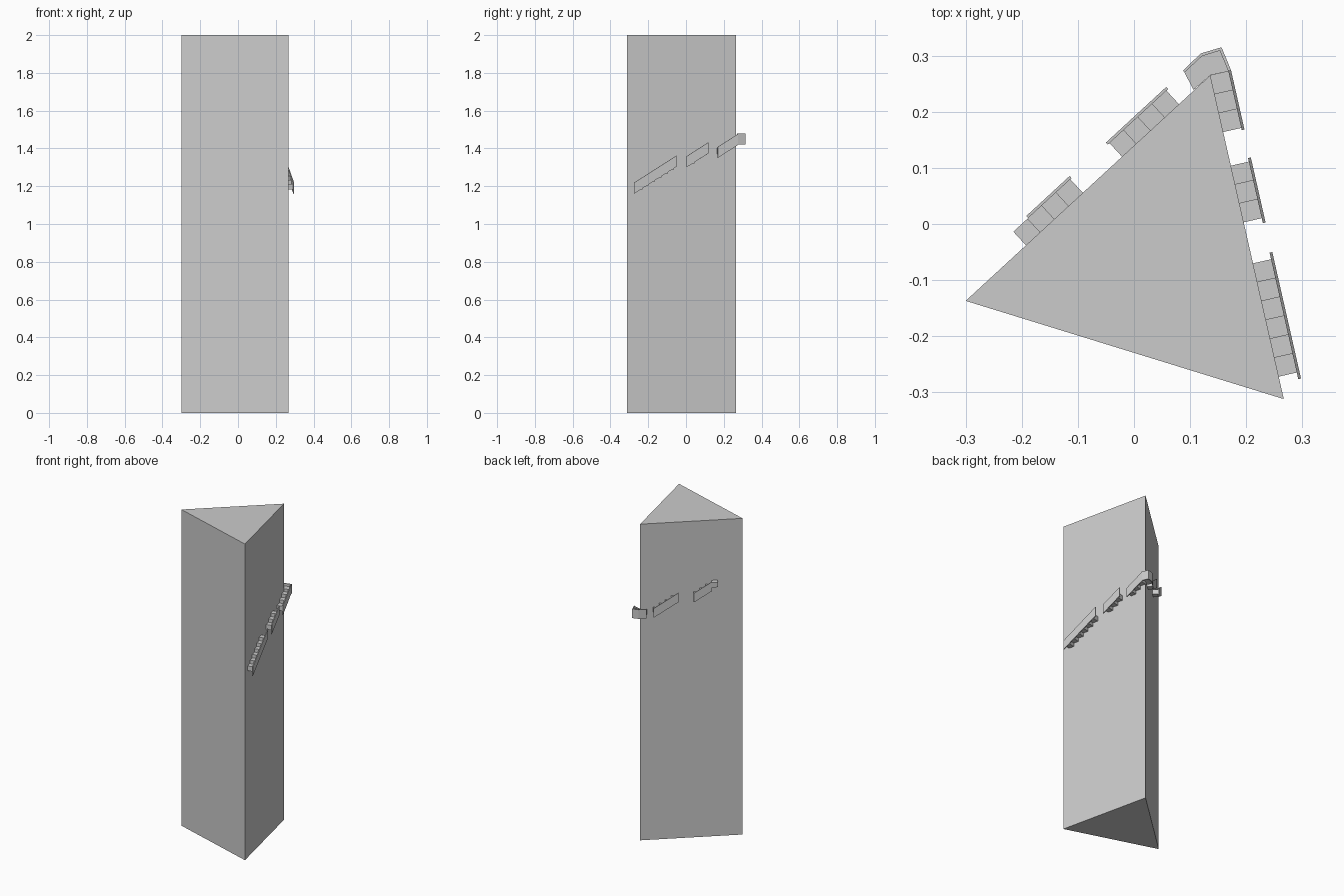
import bpy, bmesh
from mathutils import Vector

if "Cube" in bpy.data.objects:
    bpy.data.objects.remove(bpy.data.objects["Cube"])

A, B, C = Vector((-0.30, -0.137)), Vector((0.267, -0.312)), Vector((0.136, 0.265))
RUN, RISE, THICK = 0.0345, 0.0215, 0.03      # step sizes
WIDTH, RAIL, RAIL_H = 0.033, 0.005, 0.058    # tread width, rail thickness and height


def slab(bm, pts, lows, height):
    """Vertical-sided solid: plan outline, bottom height per point, thickness."""
    if not isinstance(lows, (list, tuple)):
        lows = [lows] * len(pts)
    low = [bm.verts.new((p.x, p.y, z)) for p, z in zip(pts, lows)]
    top = [bm.verts.new((p.x, p.y, z + height)) for p, z in zip(pts, lows)]
    n = len(pts)
    bm.faces.new(low[::-1])
    bm.faces.new(top)
    for i in range(n):
        j = (i + 1) % n
        bm.faces.new((low[i], low[j], top[j], top[i]))


def finish(bm, name):
    bmesh.ops.recalc_face_normals(bm, faces=bm.faces)
    me = bpy.data.meshes.new(name)
    bm.to_mesh(me)
    bm.free()
    bpy.context.collection.objects.link(bpy.data.objects.new(name, me))


def flight(name, start, end, s0, steps, z0, r0, r1):
    """Steps along a tower face from s0, with a sloping rail from r0 to r1."""
    d = (end - start).normalized()
    n = Vector((d.y, -d.x))
    if n.dot(start) < 0:
        n = -n

    def quad(a, b, o0, o1):
        return [start + d * a + n * o0, start + d * b + n * o0,
                start + d * b + n * o1, start + d * a + n * o1]

    bm = bmesh.new()
    for i in range(steps):
        a = s0 + i * RUN
        slab(bm, quad(a, a + RUN, -0.002, WIDTH), z0 + (i + 1) * RISE, THICK)
    finish(bm, name + "_steps")
    bm = bmesh.new()
    z1 = z0 + (r1 - r0) * RISE / RUN
    slab(bm, quad(r0, r1, WIDTH, WIDTH + RAIL), [z0, z1, z1, z0], RAIL_H)
    finish(bm, name + "_rail")


# Triangular tower
bm = bmesh.new()
slab(bm, [A, B, C], 0, 2)
finish(bm, "tower")

# Flights: right face, then round the corner to the back-left face
flight("lower_flight", B, C, 0.041, 6, 1.16, 0.029, 0.260)
flight("second_flight", B, C, 0.323, 3, 1.30, 0.314, 0.433)
flight("third_flight", B, C, 0.488, 3, 1.35, 0.484, 0.594)
flight("fourth_flight", C, A, 0.076, 4, 1.42, 0.072, 0.218)
flight("top_flight", C, A, 0.309, 4, 1.503, 0.306, 0.411)

# Corner landing with its rail
outer = [Vector(p) for p in ((0.173, 0.274), (0.156, 0.315), (0.119, 0.304), (0.087, 0.273))]
inner = [Vector(p) for p in ((0.168, 0.272), (0.153, 0.309), (0.121, 0.299), (0.090, 0.270))]
bm = bmesh.new()
slab(bm, inner + [Vector((0.106, 0.239)), C], 1.432, THICK)
finish(bm, "corner_landing")
bm = bmesh.new()
slab(bm, outer + inner[::-1], 1.42, RAIL_H)
finish(bm, "landing_rail")
